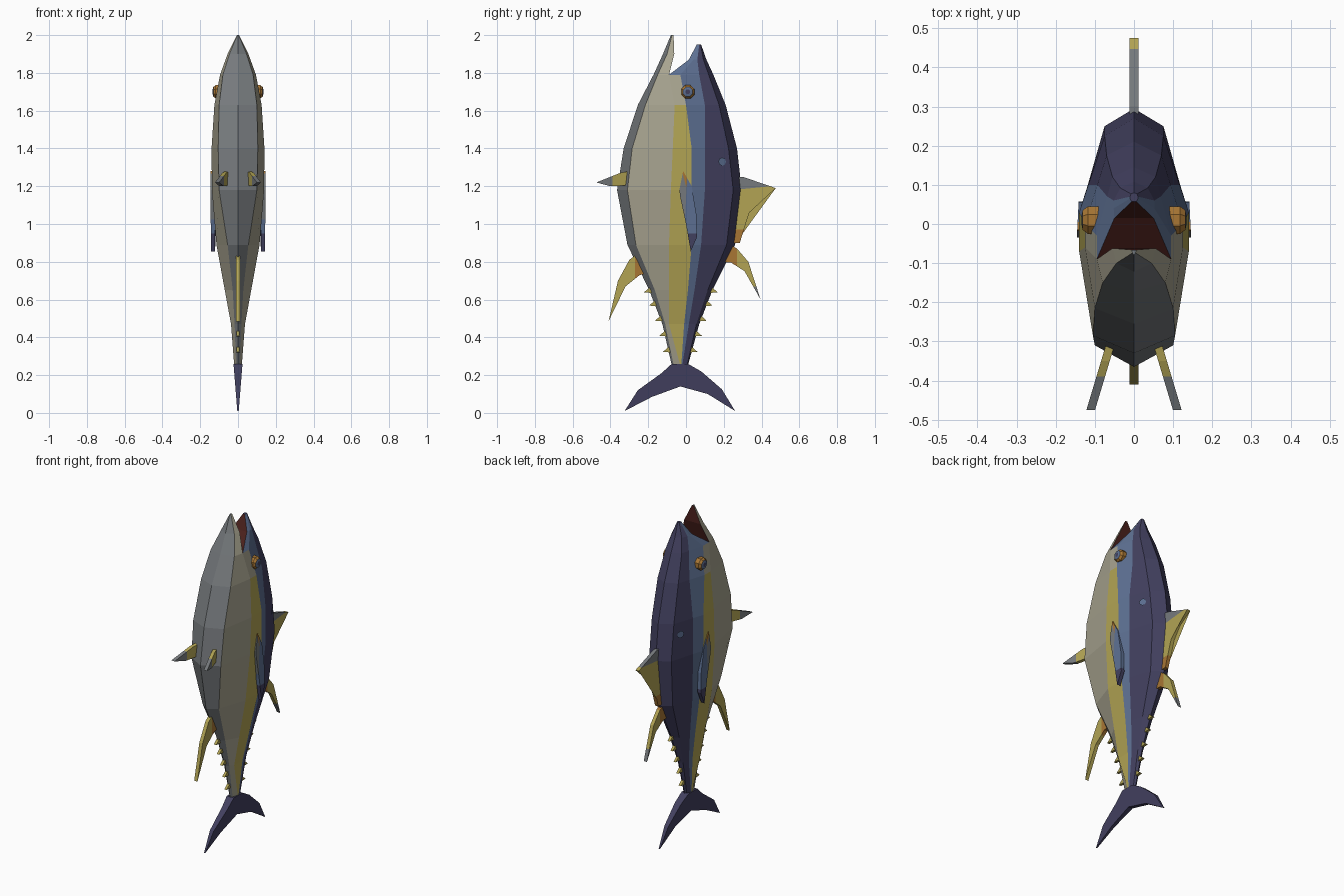
import bpy, bmesh, math
from mathutils import Vector

if "Cube" in bpy.data.objects:
    bpy.data.objects.remove(bpy.data.objects["Cube"])


def mat(name, r, g, b):
    m = bpy.data.materials.new(name)
    lin = lambda c: ((c / 255 + 0.055) / 1.055) ** 2.4
    m.diffuse_color = (lin(r), lin(g), lin(b), 1)
    m.use_nodes = True
    m.node_tree.nodes["Principled BSDF"].inputs["Base Color"].default_value = m.diffuse_color
    return m


NAVY, BLUE, YELLOW, PALE, GREY, ORANGE, RED = range(7)
MATS = [mat("navy back", 66, 64, 95), mat("steel blue", 93, 112, 146), mat("fin yellow", 178, 164, 84),
        mat("pale flank", 168, 164, 144), mat("grey belly", 118, 122, 125), mat("orange brown", 168, 118, 52),
        mat("mouth red", 74, 32, 28)]


def finish(name, bm):
    bmesh.ops.recalc_face_normals(bm, faces=bm.faces)
    me = bpy.data.meshes.new(name)
    bm.to_mesh(me)
    bm.free()
    for m in MATS:
        me.materials.append(m)
    ob = bpy.data.objects.new(name, me)
    bpy.context.collection.objects.link(ob)
    return ob


# Body stations: z, then back ridge y, shoulder (x, y), widest x, three stripe ys, belly edge (x, y), keel y
STATIONS = [
    (0.25, .01, .010, .005, .020, -.02, -.025, -.03, .010, -.065, -.075),
    (0.47, .07, .018, .055, .037, .015, -.01, -.09, .018, -.11, -.125),
    (0.65, .14, .035, .115, .070, .045, .01, -.09, .028, -.165, -.195),
    (0.89, .26, .060, .215, .114, .08, .03, -.09, .055, -.265, -.31),
    (1.18, .295, .075, .25, .138, .10, .03, -.08, .100, -.31, -.365),
    (1.40, .27, .075, .225, .140, .10, .03, -.07, .105, -.285, -.33),
    (1.63, .21, .070, .175, .125, .10, .00, -.06, .100, -.215, -.255),
    (1.79, .145, .055, .12, .095, .07, -.03, -.09, .08, -.15, -.172)]


def half_ring(z, yb, xs, ys, w, b3, b2, b1, xl, yl, yk):
    f = (b3 - b2) / (ys - b2)
    return [(0, yb, z), (xs, ys, z), (w + (xs - w) * f, b3, z), (w, b2, z), (w, b1, z), (xl, yl, z), (0, yk, z)]


# Jaws continue the last ring: upper from ridge to mouth corner, lower from corner to keel
UPPER = [[(0, .108, 1.87), (.035, .092, 1.87), (.052, .06, 1.87), (.052, .04, 1.87), (.05, .015, 1.87)],
         [(0, .08, 1.95), (.008, .077, 1.95), (.010, .07, 1.95), (.010, .065, 1.95), (.006, .057, 1.95)]]
LOWER = [[(.055, -.062, 1.9), (.045, -.10, 1.9), (0, -.122, 1.9)],
         [(.006, -.066, 2.0), (.004, -.074, 2.0), (0, -.08, 2.0)]]

bm = bmesh.new()


def skin(a, b, cols):
    for s in (1, -1):
        for i, c in enumerate(cols):
            q = [a[i], a[i + 1], b[i + 1], b[i]]
            f = bm.faces.new([bm.verts.new((s * p[0], p[1], p[2])) for p in q])
            f.material_index = c


def bridge(a, b, c):
    pts = [a, (-a[0], a[1], a[2]), (-b[0], b[1], b[2]), b]
    bm.faces.new([bm.verts.new(p) for p in pts]).material_index = c


rings = [half_ring(*s) for s in STATIONS]
for a, b in zip(rings, rings[1:]):
    skin(a, b, [NAVY, NAVY, BLUE, YELLOW if b[0][2] < 1.7 else PALE, PALE, GREY])
up = [rings[-1][:5]] + UPPER
low = [rings[-1][4:]] + LOWER
for a, b in zip(up, up[1:]):
    skin(a, b, [NAVY, NAVY, BLUE, BLUE])
    bridge(a[4], b[4], RED)
for a, b in zip(low, low[1:]):
    skin(a, b, [PALE, GREY])
    bridge(a[0], b[0], RED)
for ring in (rings[0], up[-1], low[-1]):
    loop = ring + [(-p[0], p[1], p[2]) for p in ring[::-1] if p[0]]
    bm.faces.new([bm.verts.new(p) for p in loop]).material_index = NAVY if ring is not low[-1] else GREY
bmesh.ops.remove_doubles(bm, verts=bm.verts, dist=0.0005)
finish("body", bm)


# Fin: a (y, z) outline given thickness in x, cut by planes into coloured zones
def fin(name, outline, half, base, zones=(), x0=0, lean=0, thin=None, pair=False):
    bm = bmesh.new()
    for s in (1, -1) if pair else (1,):
        def vert(y, z, side):
            h = half if thin is None else thin(z)
            x = x0 + lean * (outline[0][0] - y) + side * h
            return bm.verts.new((s * x, y, z))
        L = [vert(y, z, -1) for y, z in outline]
        R = [vert(y, z, 1) for y, z in outline]
        bm.faces.new(L)
        bm.faces.new(R[::-1])
        n = len(L)
        for i in range(n):
            j = (i + 1) % n
            bm.faces.new([L[i], R[i], R[j], L[j]])
    bmesh.ops.triangulate(bm, faces=bm.faces)
    for f in bm.faces:
        f.material_index = base
    for (y, z), (ny, nz), col in zones:
        co, no = Vector((0, y, z)), Vector((0, ny, nz))
        bmesh.ops.bisect_plane(bm, geom=bm.verts[:] + bm.edges[:] + bm.faces[:], plane_co=co, plane_no=no)
        for f in bm.faces:
            if (f.calc_center_median() - co).dot(no) > 0:
                f.material_index = col
    return finish(name, bm)


fin("tail_fin", [(.01, .26), (.08, .22), (.19, .125), (.26, .01), (.115, .10), (-.03, .14), (-.18, .085),
                 (-.325, .01), (-.255, .12), (-.13, .21), (-.075, .26)], 0, NAVY, thin=lambda z: .003 + .08 * z)
fin("first_dorsal_fin", [(.26, 1.25), (.30, 1.25), (.475, 1.19), (.385, 1.13), (.335, 1.06), (.30, .95), (.285, .90),
                         (.25, .90)], .011, YELLOW,
    [((.3, 1.185), (-.1, 1), GREY), ((.3, .97), (0, -1), ORANGE)])
fin("second_dorsal_fin", [(.235, .89), (.27, .87), (.33, .80), (.395, .60), (.31, .75), (.24, .795), (.19, .80)],
    .011, YELLOW, [((.27, .8), (-1, 0), ORANGE), ((.37, .67), (0, -1), GREY)])
fin("anal_fin", [(-.26, .84), (-.30, .81), (-.36, .70), (-.41, .485), (-.32, .67), (-.245, .73), (-.2, .74)],
    .011, YELLOW, [((-.27, .75), (1, 0), ORANGE)])
fin("pelvic_fins", [(-.30, 1.28), (-.35, 1.27), (-.475, 1.22), (-.40, 1.20), (-.30, 1.205)], .011, YELLOW,
    [((-.39, 1.2), (-1, 0), GREY)], x0=.058, lean=.3, pair=True)
fin("pectoral_fins", [(-.015, 1.28), (.03, 1.20), (.055, 1.05), (.058, .93), (.025, .855), (0, 1.0), (-.03, 1.14),
                      (-.035, 1.18)], .011, GREY,
    [((0, 1.2), (.75, .2), ORANGE), ((0, 1.13), (1, -.05), BLUE), ((0, .95), (0, -1), NAVY)],
    x0=.134, lean=.05, pair=True)

# Finlets along both edges of the tail stalk
for label, edge, s, shift in (("upper", 1, 1, 0), ("lower", 10, -1, 0)):
    for k, z in enumerate((.65, .58, .50, .42, .335)):
        for a, b in zip(STATIONS, STATIONS[1:]):
            if a[0] <= z <= b[0]:
                y = a[edge] + (b[edge] - a[edge]) * (z - a[0]) / (b[0] - a[0])
        fin(f"{label}_finlet_{k + 1}", [(y - s * .015, z + .025), (y + s * .028, z - .012), (y - s * .015, z - .015)],
            .008, YELLOW)

# Eyes: stepped eight-sided buttons with an orange rim, blue iris and dark pupil
bm = bmesh.new()
for s in (1, -1):
    steps = [(.038, .085), (.038, .118), (.027, .131), (.013, .134)]
    loops = [[bm.verts.new((s * x, .01 + r * math.cos(a), 1.70 + r * math.sin(a)))
              for a in [math.tau * (i + .5) / 8 for i in range(8)]] for r, x in steps]
    for k, col in enumerate((ORANGE, ORANGE, BLUE)):
        for i in range(8):
            j = (i + 1) % 8
            f = bm.faces.new([loops[k][i], loops[k][j], loops[k + 1][j], loops[k + 1][i]])
            f.material_index = col
    bm.faces.new(loops[-1]).material_index = NAVY
finish("eyes", bm)

# Pale blue spots on the rear shoulders
bm = bmesh.new()
for s in (1, -1):
    c, n = Vector((s * .094, .19, 1.33)), Vector((s * .9, .4, 0)).normalized()
    t = Vector((-n.y, n.x, 0))
    f = bm.faces.new([bm.verts.new(c + n * .004 + .022 * (t * math.cos(a) + Vector((0, 0, 1)) * math.sin(a)))
                      for a in [math.tau * i / 8 for i in range(8)]])
    f.material_index = BLUE
finish("shoulder_spots", bm)
